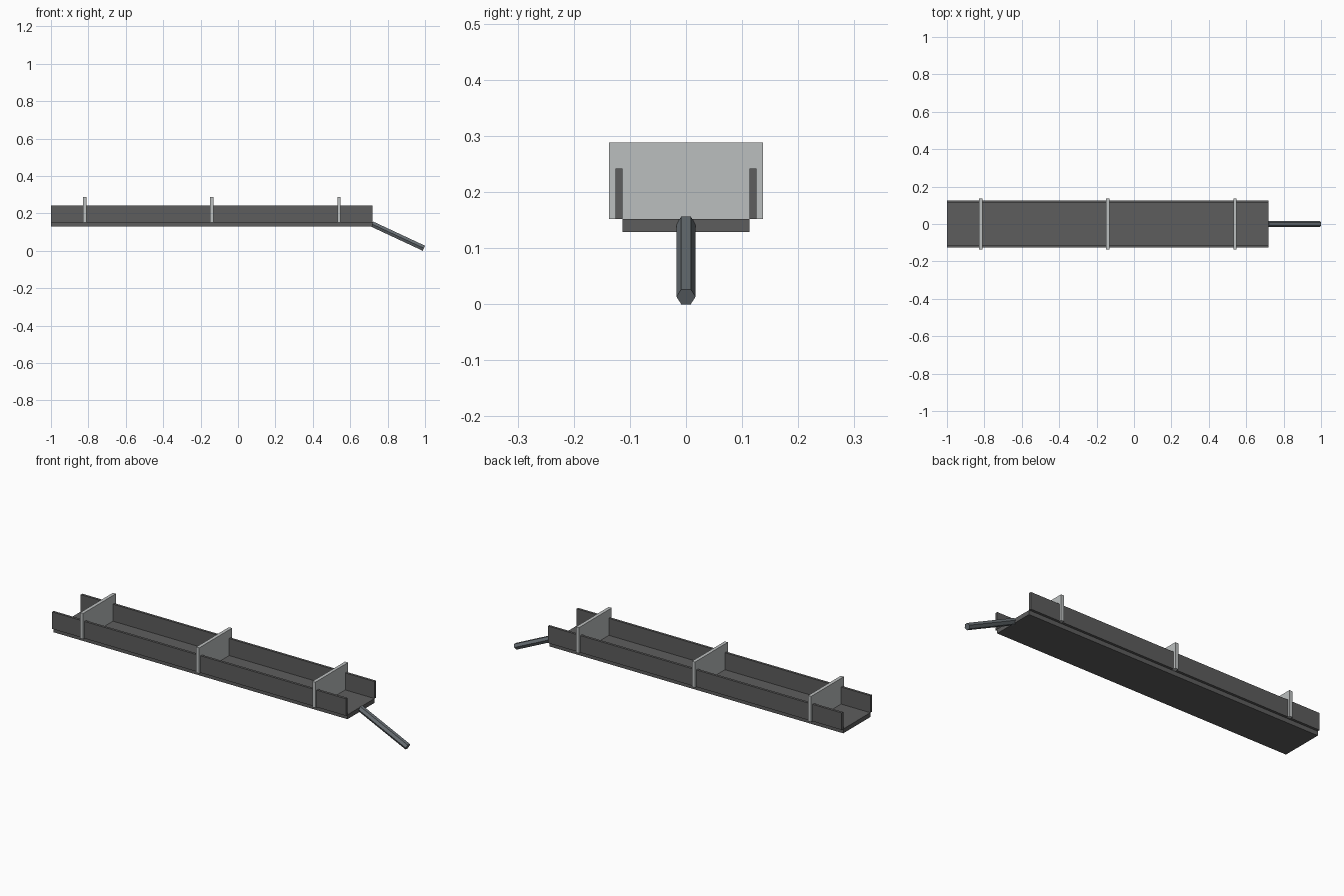
import bpy
from mathutils import Vector

cube = bpy.data.objects.get("Cube")
if cube:
    bpy.data.objects.remove(cube, do_unlink=True)


def material(name, rgb):
    mat = bpy.data.materials.new(name)
    mat.use_nodes = True
    mat.diffuse_color = (*rgb, 1)
    mat.node_tree.nodes["Principled BSDF"].inputs["Base Color"].default_value = (*rgb, 1)
    return mat


def box(name, low, high, mat):
    low, high = Vector(low), Vector(high)
    bpy.ops.mesh.primitive_cube_add(size=1, location=(low + high) / 2)
    obj = bpy.context.object
    obj.name = name
    obj.scale = high - low
    bpy.ops.object.transform_apply(location=False, rotation=False, scale=True)
    obj.data.materials.append(mat)
    return obj


dark = material("dark_grey", (0.11, 0.11, 0.11))
light = material("light_grey", (0.5, 0.52, 0.52))
steel = material("steel_grey", (0.14, 0.16, 0.175))

BACK, FRONT = -1.0, 0.72
FLOOR_Z, WALL_Z = 0.152, 0.242
INNER, OUTER = 0.113, 0.126

# Long tray with two side walls standing beside the floor
box("tray_floor", (BACK, -INNER, 0.129), (FRONT, INNER, FLOOR_Z), dark)
box("right_wall", (BACK, -OUTER, FLOOR_Z), (FRONT, -INNER, WALL_Z), dark)
box("left_wall", (BACK, INNER, FLOOR_Z), (FRONT, OUTER, WALL_Z), dark)

# Cross dividers that pass through the walls
for i, x in enumerate((-0.82, -0.14, 0.54)):
    box(f"divider_{i + 1}", (x - 0.009, -0.137, FLOOR_Z), (x + 0.009, 0.137, 0.288), light)

# Six-sided drawbar sloping down from the tray end
start, end = Vector((0.716, 0, 0.143)), Vector((0.994, 0, 0.0133))
axis = end - start
bpy.ops.mesh.primitive_cylinder_add(vertices=6, radius=0.017, depth=axis.length,
                                    location=(start + end) / 2)
bar = bpy.context.object
bar.name = "drawbar"
bar.rotation_euler = (0, axis.angle(Vector((0, 0, 1))), 0)
bar.data.materials.append(steel)
